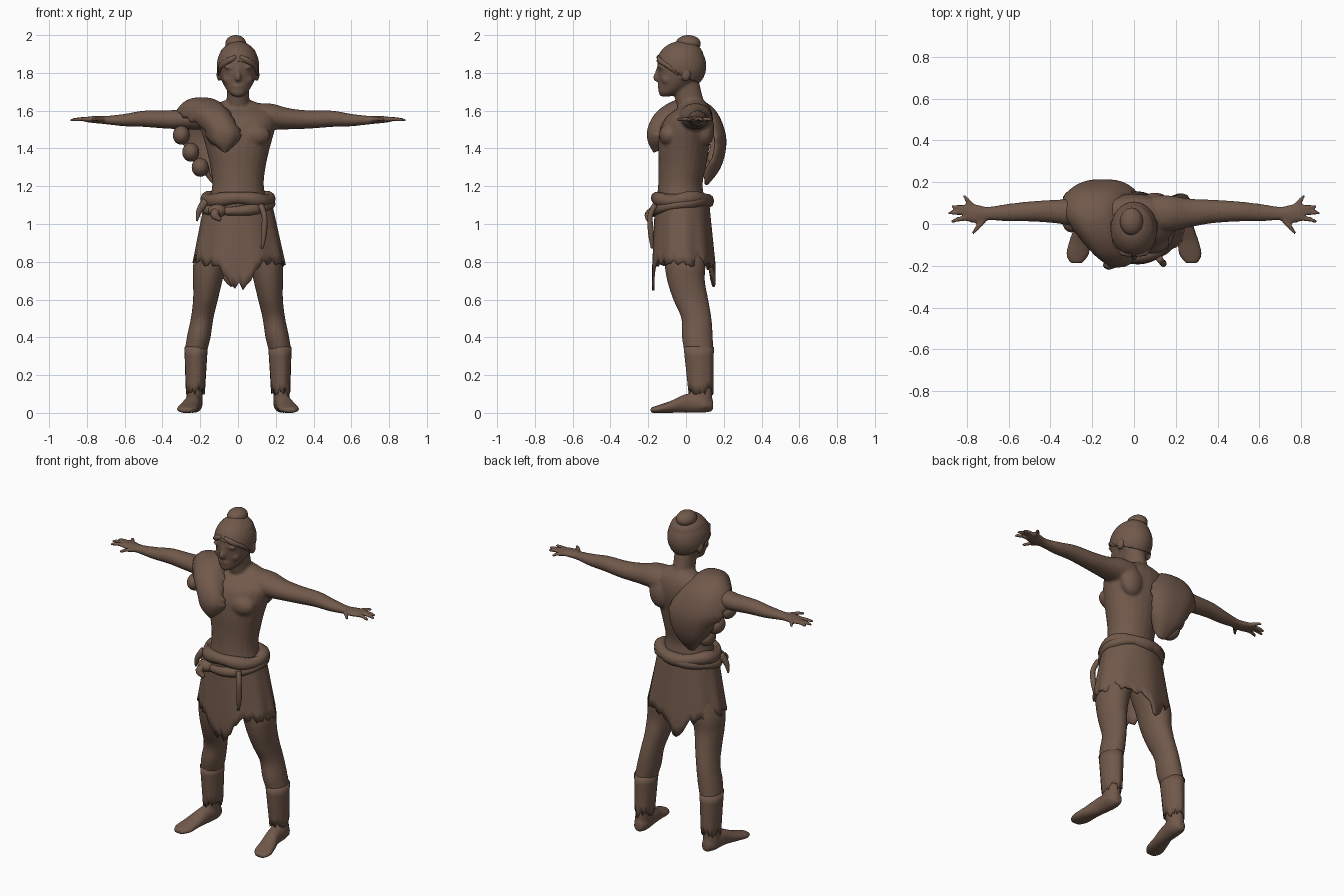
import bpy, bmesh, random
from math import sin, cos, pi, exp, atan2
from mathutils import Vector

random.seed(4)
if "Cube" in bpy.data.objects:
    bpy.data.objects.remove(bpy.data.objects["Cube"], do_unlink=True)

brown = bpy.data.materials.new("warm_brown")
brown.use_nodes = True
colour = (0.165, 0.1, 0.07, 1)
brown.diffuse_color = colour
brown.node_tree.nodes["Principled BSDF"].inputs["Base Color"].default_value = colour


def finish(name, bm):
    """Turn a bmesh into a smooth, coloured object."""
    bmesh.ops.recalc_face_normals(bm, faces=bm.faces)
    mesh = bpy.data.meshes.new(name)
    bm.to_mesh(mesh)
    bm.free()
    mesh.materials.append(brown)
    for poly in mesh.polygons:
        poly.use_smooth = True
    obj = bpy.data.objects.new(name, mesh)
    bpy.context.collection.objects.link(obj)
    return obj


def spline(rows, steps=4):
    """Catmull-Rom interpolation through tuples of equal length."""
    pts = [Vector(r) for r in rows]
    out = []
    for i in range(len(pts) - 1):
        a, b = pts[max(i - 1, 0)], pts[i]
        c, d = pts[i + 1], pts[min(i + 2, len(pts) - 1)]
        for k in range(steps):
            t = k / steps
            out.append(b + (c - a) * t / 2 + (a * 2 - b * 5 + c * 4 - d) * t * t / 2
                       + (b * 3 - a - c * 3 + d) * t ** 3 / 2)
    return out + [pts[-1]]


def bridge(bm, rows, closed=True):
    count = len(rows[0])
    for low, high in zip(rows, rows[1:]):
        for i in range(count if closed else count - 1):
            j = (i + 1) % count
            bm.faces.new((low[i], low[j], high[j], high[i]))


def loft(name, rings, axis="z", side=1, sides=24):
    """Rings are (x, y, z, radius, radius), square to the given axis."""
    bm = bmesh.new()
    rows = []
    for x, y, z, p, q in spline(rings):
        row = []
        for i in range(sides):
            u, v = p * cos(2 * pi * i / sides), q * sin(2 * pi * i / sides)
            off = {"x": (0, u, v), "y": (u, 0, v), "z": (u, v, 0)}[axis]
            row.append(bm.verts.new((side * (x + off[0]), y + off[1], max(z + off[2], 0))))
        rows.append(row)
    bridge(bm, rows)
    bm.faces.new(rows[0])
    bm.faces.new(rows[-1])
    return finish(name, bm)


def ball(name, centre, size):
    bm = bmesh.new()
    bmesh.ops.create_uvsphere(bm, u_segments=32, v_segments=20, radius=1)
    bmesh.ops.scale(bm, vec=size, verts=bm.verts)
    bmesh.ops.translate(bm, vec=centre, verts=bm.verts)
    return finish(name, bm)


def tube(name, points, thick, cyclic=False):
    """Round strand along points that carry (x, y, z, relative radius)."""
    curve = bpy.data.curves.new(name, "CURVE")
    curve.dimensions = "3D"
    curve.bevel_depth = thick
    curve.bevel_resolution = 3
    curve.use_fill_caps = True
    path = curve.splines.new("POLY")
    path.points.add(len(points) - 1)
    for dot, (x, y, z, r) in zip(path.points, points):
        dot.co = (x, y, z, 1)
        dot.radius = r
    path.use_cyclic_u = cyclic
    temp = bpy.data.objects.new(name, curve)
    bm = bmesh.new()
    bm.from_mesh(temp.to_mesh())
    bpy.data.objects.remove(temp)
    bmesh.ops.remove_doubles(bm, verts=bm.verts, dist=0.0001)
    return finish(name, bm)


def ragged_tube(name, top, bottom, hem, folds, columns=72, rows=9):
    """Cloth sleeve from a top ellipse to a hem whose height depends on angle."""
    bm = bmesh.new()
    hems = [hem(2 * pi * i / columns) for i in range(columns)]
    grid = []
    for r in range(rows):
        t = r / (rows - 1)
        row = []
        for i in range(columns):
            a = 2 * pi * i / columns
            z = top[2] + (hems[i] - top[2]) * t
            k = min((top[2] - z) / (top[2] - bottom[2]), 1)
            x, y, _, p, q = Vector(top).lerp(Vector(bottom), k)
            wave = 1 + folds * k * sin(9 * a + sin(2 * a))
            row.append(bm.verts.new((x + p * wave * cos(a), y + q * wave * sin(a), z)))
        grid.append(row)
    bridge(bm, grid)
    obj = finish(name, bm)
    obj.modifiers.new("thickness", "SOLIDIFY").thickness = 0.012
    return obj


# Torso, neck and head
parts = [
    loft("body", [(0, -.02, .95, .17, .13), (0, -.025, 1.08, .16, .135), (0, -.03, 1.2, .137, .118),
                  (0, -.02, 1.3, .146, .125), (0, -.012, 1.4, .168, .135), (0, .003, 1.5, .195, .14),
                  (0, .02, 1.57, .2, .122), (0, .045, 1.62, .15, .08), (0, .045, 1.655, .07, .05)]),
    loft("neck", [(0, .05, 1.58, .08, .08), (0, .02, 1.65, .06, .075), (0, 0, 1.75, .06, .07)]),
    loft("head", [(0, -.11, 1.675, .02, .025), (0, -.088, 1.695, .05, .057), (0, -.045, 1.75, .083, .1),
                  (0, -.03, 1.8, .098, .12), (0, -.025, 1.86, .105, .125),
                  (0, -.02, 1.92, .09, .105), (0, -.01, 1.955, .05, .06)]),
    ball("nose", (0, -.15, 1.777), (.017, .026, .026)),
    ball("nose_bridge", (0, -.143, 1.805), (.012, .018, .035)),
    ball("lips", (0, -.138, 1.73), (.03, .014, .012)),
]

# Limbs, chest and ears, repeated on both sides
for s in (1, -1):
    parts.append(loft("arm", [(.1, .05, 1.56, .09, .08), (.18, .05, 1.567, .085, .07),
                              (.27, .053, 1.557, .068, .056), (.38, .06, 1.553, .056, .048),
                              (.5, .06, 1.557, .048, .043), (.6, .055, 1.55, .042, .033),
                              (.7, .05, 1.55, .033, .022), (.76, .05, 1.553, .046, .019),
                              (.81, .055, 1.553, .04, .013)], "x", s))
    parts.append(loft("leg", [(.09, -.01, .95, .095, .115), (.145, -.005, .8, .09, .11),
                              (.16, 0, .7, .078, .1), (.172, .025, .6, .066, .093),
                              (.19, .055, .5, .06, .08), (.208, .06, .4, .063, .082),
                              (.226, .07, .3, .057, .074), (.225, .075, .18, .044, .062),
                              (.23, .08, .1, .043, .058), (.235, .085, .03, .045, .055)], "z", s))
    parts.append(loft("foot", [(.23, .143, .04, .025, .03), (.232, .09, .05, .045, .05),
                               (.24, 0, .05, .043, .05), (.258, -.08, .032, .052, .032),
                               (.27, -.145, .02, .055, .022), (.275, -.188, .014, .03, .014)], "y", s))
    parts.append(ball("chest", (s * .085, -.09, 1.47), (.085, .052, .06)))
    parts.append(ball("shoulder_blade", (s * .1, .1, 1.5), (.07, .05, .09)))
    parts.append(ball("cheek", (s * .045, -.1, 1.765), (.035, .03, .03)))
    parts.append(ball("brow", (s * .04, -.132, 1.83), (.035, .016, .012)))
    parts.append(ball("ear", (s * .1, 0, 1.79), (.014, .026, .035)))
    # Fingers fan out, with the thumb pointing forward
    for root, tip_x, tip_y in ((.09, .815, .138), (.075, .873, .085), (.058, .889, .052),
                               (.035, .876, .012), (.015, .775, -.047)):
        base = .72 if tip_y < 0 else .78
        parts.append(tube("finger", [(s * base, root, 1.553, 1.2),
                                     (s * (base + tip_x) / 2, (root + tip_y) / 2, 1.556, 1),
                                     (s * tip_x, tip_y, 1.55, .7)], .012))

# Fuse the anatomy into one smooth skin
bpy.ops.object.select_all(action="DESELECT")
for part in parts:
    part.select_set(True)
bpy.context.view_layer.objects.active = parts[0]
bpy.ops.object.join()
body = bpy.context.object
remesh = body.modifiers.new("fuse", "REMESH")
remesh.mode = "VOXEL"
remesh.voxel_size = 0.008
remesh.use_smooth_shade = True
smooth = body.modifiers.new("soften", "SMOOTH")
smooth.factor = 0.5
smooth.iterations = 5

# Hair cap cut along a slanted hairline, with fringe and top knot
bm = bmesh.new()
bmesh.ops.create_uvsphere(bm, u_segments=40, v_segments=28, radius=1)
bmesh.ops.scale(bm, vec=(.112, .133, .132), verts=bm.verts)
bmesh.ops.translate(bm, vec=(0, -.026, 1.836), verts=bm.verts)
bmesh.ops.bisect_plane(bm, geom=bm.verts[:] + bm.edges[:] + bm.faces[:], clear_inner=True,
                       plane_co=(0, -.03, 1.8), plane_no=(.1, .5, 1))
hair = finish("hair", bm)
hair.modifiers.new("thickness", "SOLIDIFY").thickness = 0.015
ball("top_knot", (-.012, .012, 1.955), (.055, .066, .045))
for s in (1, -1):
    tube("fringe", [(s * .01, -.145, 1.885, .8), (s * .05, -.138, 1.865, 1.2),
                    (s * .09, -.09, 1.835, 1), (s * .104, -.04, 1.79, .4)], .014)


# Ragged skirt with long points at front and back
def skirt_hem(a):
    front, back = atan2(cos(a), -sin(a)), atan2(cos(a) + .2, sin(a))
    point = .15 * exp(-(front / .33) ** 2) + .12 * exp(-(back / .35) ** 2)
    return .815 - point - .022 * abs(sin(6 * a)) + random.uniform(-.025, .025)


ragged_tube("skirt", (0, -.022, 1.16, .17, .14), (.005, -.015, .78, .245, .168), skirt_hem, .025)

# Rolled waist sash, its second wrap and hanging ends
ring = [2 * pi * i / 48 for i in range(48)]
tube("waist_roll", [(.163 * cos(a), -.022 + .132 * sin(a), 1.13 + .008 * sin(3 * a),
                     1 + .1 * sin(5 * a)) for a in ring], .036, True)
tube("waist_wrap", [(.172 * cos(a), -.024 + .143 * sin(a), 1.095 + .025 * sin(a) + .01 * cos(a),
                     1 + .15 * sin(4 * a)) for a in ring], .026, True)
ball("sash_knot", (-.11, -.155, 1.07), (.05, .04, .035))
for points in ([(.12, -.165, 1.1, 1), (.14, -.19, 1.04, .9), (.137, -.185, .95, 1), (.128, -.18, .87, .4)],
               [(-.1, -.165, 1.08, 1), (-.125, -.195, 1.05, 1.5), (-.09, -.2, 1.02, .6)],
               [(-.17, -.09, 1.12, 1.5), (-.205, -.1, 1.07, 1), (-.218, -.1, 1.015, .3)]):
    tube("sash_end", [tuple(p) for p in spline(points)], .016)

# Ragged wraps on the shins
for s in (1, -1):
    ragged_tube("shin_wrap", (s * .222, .067, .35, .062, .08), (s * .226, .078, .1, .05, .066),
                lambda a: .12 + random.uniform(-.025, .02), .03, 36, 6)

# Hide draped over the right shoulder: rows of (y, z, outer x, inner x)
drape = [(-.17, 1.375, -.09, -.05), (-.2, 1.43, -.16, .005), (-.205, 1.5, -.185, .02),
         (-.16, 1.59, -.24, -.01), (-.06, 1.655, -.3, -.045), (.05, 1.668, -.345, -.06),
         (.15, 1.61, -.35, -.035), (.205, 1.5, -.345, .005), (.212, 1.4, -.3, .01),
         (.18, 1.29, -.255, -.005), (.11, 1.2, -.17, -.05)]
bm = bmesh.new()
grid = []
for y, z, outer, inner in spline(drape):
    row = []
    for i in range(13):
        t = i / 6 - 1
        pull = 1 - (.42 if t < 0 else .28) * abs(t) ** 3
        jag = random.uniform(-.012, .012) if abs(t) == 1 else 0
        row.append(bm.verts.new((outer + (inner - outer) * i / 12 + jag,
                                 .02 + (y - .02) * pull, 1.44 + (z - 1.44) * pull + jag)))
    grid.append(row)
bridge(bm, grid, closed=False)
hide = finish("shoulder_hide", bm)
hide.modifiers.new("thickness", "SOLIDIFY").thickness = 0.022
hide.modifiers.new("rounding", "SUBSURF").levels = 1

# Torn scraps under the hide's outer edge
for x, y, z in ((-.3, .02, 1.47), (-.25, .06, 1.38), (-.2, .08, 1.3)):
    ball("hide_scrap", (x, y, z), (.045, .06, .05))
